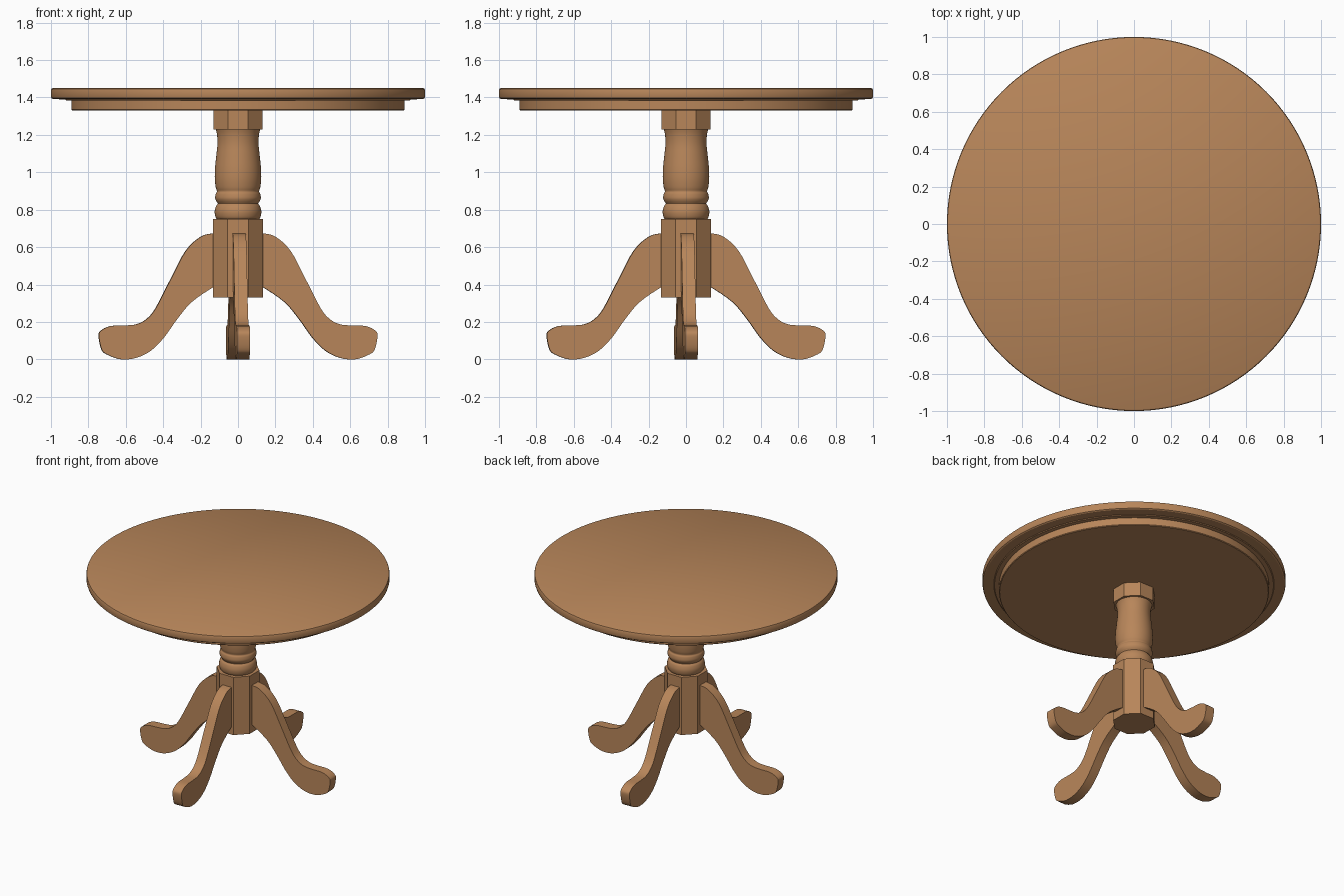
import bpy, bmesh, math
from mathutils import Vector, Matrix

if "Cube" in bpy.data.objects:
    bpy.data.objects.remove(bpy.data.objects["Cube"])

wood = bpy.data.materials.new("warm brown wood")
wood.diffuse_color = (0.48, 0.238, 0.102, 1)
wood.use_nodes = True
wood.node_tree.nodes["Principled BSDF"].inputs["Base Color"].default_value = wood.diffuse_color


def spline(pts, steps):
    """Smooth open curve through the points (Catmull-Rom)."""
    p = [Vector(q) for q in pts]
    p = [2 * p[0] - p[1]] + p + [2 * p[-1] - p[-2]]
    out = []
    for i in range(1, len(p) - 2):
        a, b, c, d = p[i - 1:i + 3]
        for k in range(steps):
            t = k / steps
            out.append(0.5 * (2 * b + (c - a) * t + (2 * a - 5 * b + 4 * c - d) * t * t
                              + (3 * b - a - 3 * c + d) * t ** 3))
    return out + [p[-2]]


def finish(name, bm, smooth=True):
    bmesh.ops.recalc_face_normals(bm, faces=bm.faces)
    me = bpy.data.meshes.new(name)
    bm.to_mesh(me)
    bm.free()
    me.materials.append(wood)
    ob = bpy.data.objects.new(name, me)
    bpy.context.collection.objects.link(ob)
    if smooth:
        bpy.ops.object.select_all(action='DESELECT')
        ob.select_set(True)
        bpy.context.view_layer.objects.active = ob
        bpy.ops.object.shade_smooth_by_angle(angle=math.radians(30))
    return ob


def lathe(name, profile, sides, smooth=True, turn=0.0):
    """Turned solid from (radius, height) points, capped at both ends."""
    bm = bmesh.new()
    rings = []
    for r, z in profile:
        rings.append([bm.verts.new((r * math.cos(turn + math.tau * i / sides),
                                    r * math.sin(turn + math.tau * i / sides), z))
                      for i in range(sides)])
    for a, b in zip(rings, rings[1:]):
        for i in range(sides):
            j = (i + 1) % sides
            bm.faces.new((a[i], a[j], b[j], b[i]))
    bm.faces.new(rings[0])
    bm.faces.new(rings[-1])
    return finish(name, bm, smooth)


# Round top with a slightly eased edge, and the apron under it
lathe("table_top", [(0.92, 1.385), (0.925, 1.39), (0.99, 1.391), (0.997, 1.396), (1.0, 1.405),
                    (1.0, 1.438), (0.997, 1.446), (0.99, 1.45)], 128)
lathe("apron", [(0.886, 1.33), (0.89, 1.335), (0.89, 1.388)], 128)

# Octagonal blocks at the ends of the column
k = 1 / math.cos(math.pi / 8)
lathe("upper_block", [(0.131 * k, 1.23), (0.131 * k, 1.332)], 8, False, math.pi / 8)
lathe("lower_block", [(0.133 * k, 0.33), (0.133 * k, 0.75)], 8, False, math.pi / 8)

# Turned shaft: vase shape over two beads
shaft = [(0.108, 0.745), (0.12, 0.76), (0.125, 0.79), (0.118, 0.818), (0.108, 0.832),
         (0.116, 0.845), (0.122, 0.862), (0.119, 0.885), (0.113, 0.898), (0.119, 0.92),
         (0.124, 0.965), (0.123, 1.02), (0.116, 1.09), (0.110, 1.15), (0.112, 1.20),
         (0.12, 1.235)]
lathe("turned_shaft", spline(shaft, 4), 48)

# Four curved legs, each turned a little off the axis
leg = [(0.08, 0.675), (0.135, 0.673), (0.2, 0.655), (0.28, 0.58), (0.36, 0.43), (0.44, 0.275),
       (0.49, 0.215), (0.545, 0.187), (0.61, 0.181), (0.685, 0.177), (0.735, 0.152),
       (0.745, 0.12), (0.729, 0.05), (0.695, 0.023), (0.626, 0.0), (0.545, 0.008),
       (0.465, 0.048), (0.396, 0.118), (0.33, 0.21), (0.25, 0.305), (0.134, 0.385),
       (0.08, 0.405)]
outline = spline(leg, 4)
half = 0.035
for i, name in enumerate(["right_leg", "back_leg", "left_leg", "front_leg"]):
    bm = bmesh.new()
    face = bm.faces.new([bm.verts.new((p.x, -half, max(p.y, 0))) for p in outline])
    ext = bmesh.ops.extrude_face_region(bm, geom=[face])
    bmesh.ops.translate(bm, vec=(0, 2 * half, 0),
                        verts=[v for v in ext["geom"] if isinstance(v, bmesh.types.BMVert)])
    bmesh.ops.rotate(bm, verts=bm.verts, cent=(0, 0, 0),
                     matrix=Matrix.Rotation(math.radians(90 * i + 2.3), 3, 'Z'))
    finish(name, bm)
